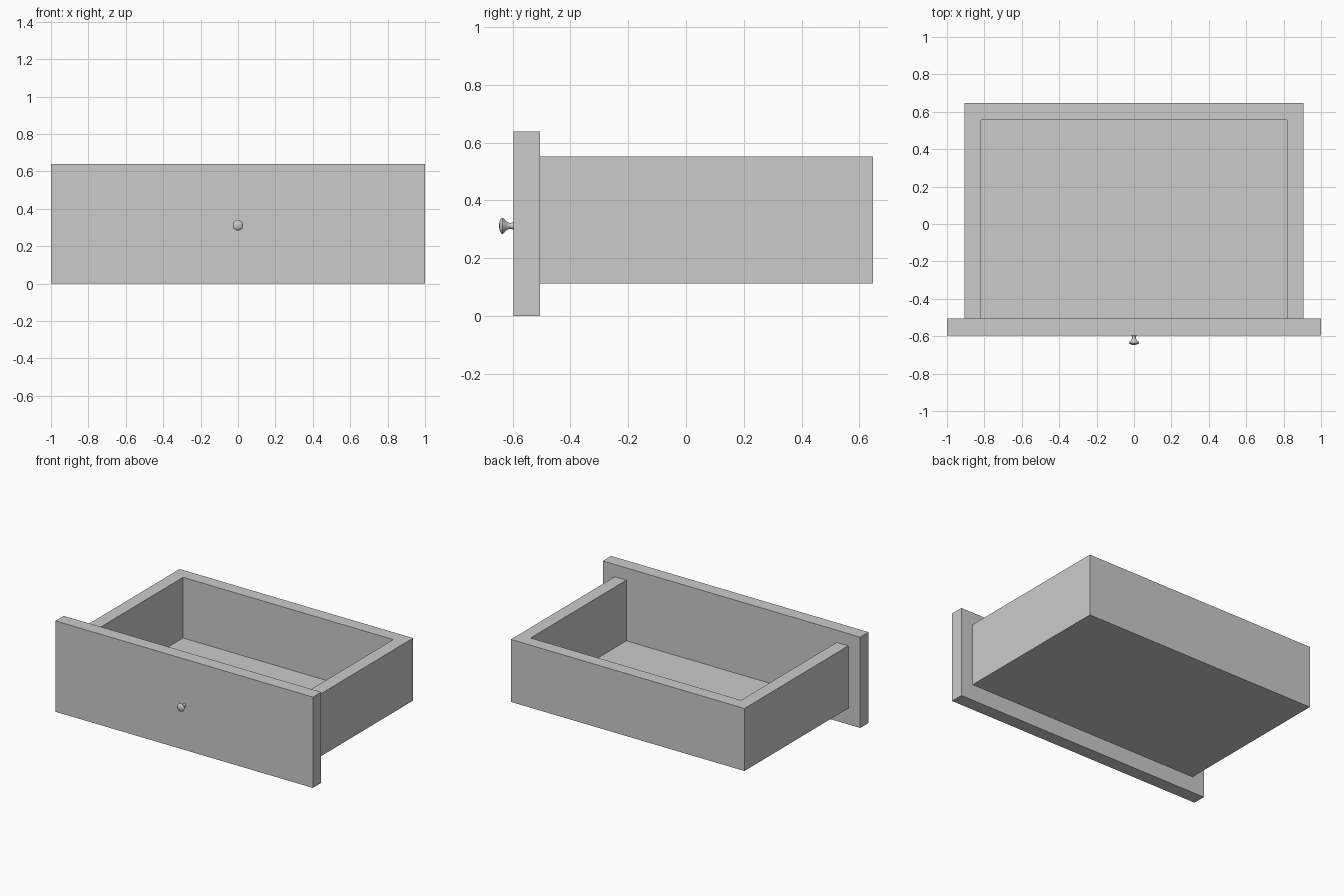
import bpy, bmesh, math
from mathutils import Matrix

if "Cube" in bpy.data.objects:
    bpy.data.objects.remove(bpy.data.objects["Cube"], do_unlink=True)

grey = bpy.data.materials.new("plain_grey")
grey.use_nodes = True
colour = (0.6, 0.6, 0.6, 1)
grey.diffuse_color = colour
grey.node_tree.nodes["Principled BSDF"].inputs["Base Color"].default_value = colour


def add_object(name, bm):
    bmesh.ops.recalc_face_normals(bm, faces=bm.faces)
    mesh = bpy.data.meshes.new(name)
    bm.to_mesh(mesh)
    bm.free()
    mesh.materials.append(grey)
    obj = bpy.data.objects.new(name, mesh)
    bpy.context.collection.objects.link(obj)
    return obj


def box(name, x, y, z):
    """Box spanning the given (low, high) ranges."""
    bm = bmesh.new()
    bmesh.ops.create_cube(bm, size=1)
    for v in bm.verts:
        v.co = [r[0] if c < 0 else r[1] for c, r in zip(v.co, (x, y, z))]
    return add_object(name, bm)


FRONT, JOIN, BACK = -0.597, -0.505, 0.647
BOTTOM, TOP = 0.113, 0.552
OUTER, INNER = 0.907, 0.817
FLOOR = 0.013

# Drawer front
box("front_panel", (-1, 1), (FRONT, JOIN), (0, 0.638))

# Side and back walls: one U-shaped profile, extruded upward
half = [(OUTER, JOIN), (OUTER, BACK)]
inner = [(INNER, BACK - 0.09), (INNER, JOIN)]
outline = half + [(-x, y) for x, y in reversed(half)]
outline += [(-x, y) for x, y in reversed(inner)] + inner
bm = bmesh.new()
base = bm.faces.new([bm.verts.new((x, y, BOTTOM)) for x, y in outline])
top = bmesh.ops.extrude_face_region(bm, geom=[base], use_keep_orig=True)["geom"]
bmesh.ops.translate(bm, vec=(0, 0, TOP - BOTTOM),
                    verts=[v for v in top if isinstance(v, bmesh.types.BMVert)])
add_object("drawer_walls", bm)

# Thin floor between the walls
box("drawer_floor", (-INNER, INNER), (JOIN, BACK - 0.09), (BOTTOM, BOTTOM + FLOOR))

# Turned knob: (radius, distance out from the panel)
profile = [(0.013, 0), (0.01, 0.008), (0.011, 0.016), (0.016, 0.025),
           (0.025, 0.033), (0.028, 0.038), (0.025, 0.043), (0.015, 0.048), (0, 0.05)]
bm = bmesh.new()
points = [bm.verts.new((r, 0, h)) for r, h in profile]
edges = [bm.edges.new(pair) for pair in zip(points, points[1:])]
bmesh.ops.spin(bm, geom=points + edges, cent=(0, 0, 0), axis=(0, 0, 1),
               angle=math.tau, steps=32)
bmesh.ops.remove_doubles(bm, verts=bm.verts, dist=0.0001)
bm.transform(Matrix.Translation((0, FRONT, 0.312)) @ Matrix.Rotation(math.pi / 2, 4, "X"))
knob = add_object("knob", bm)
bpy.context.view_layer.objects.active = knob
knob.select_set(True)
bpy.ops.object.shade_smooth_by_angle(angle=math.radians(40))
